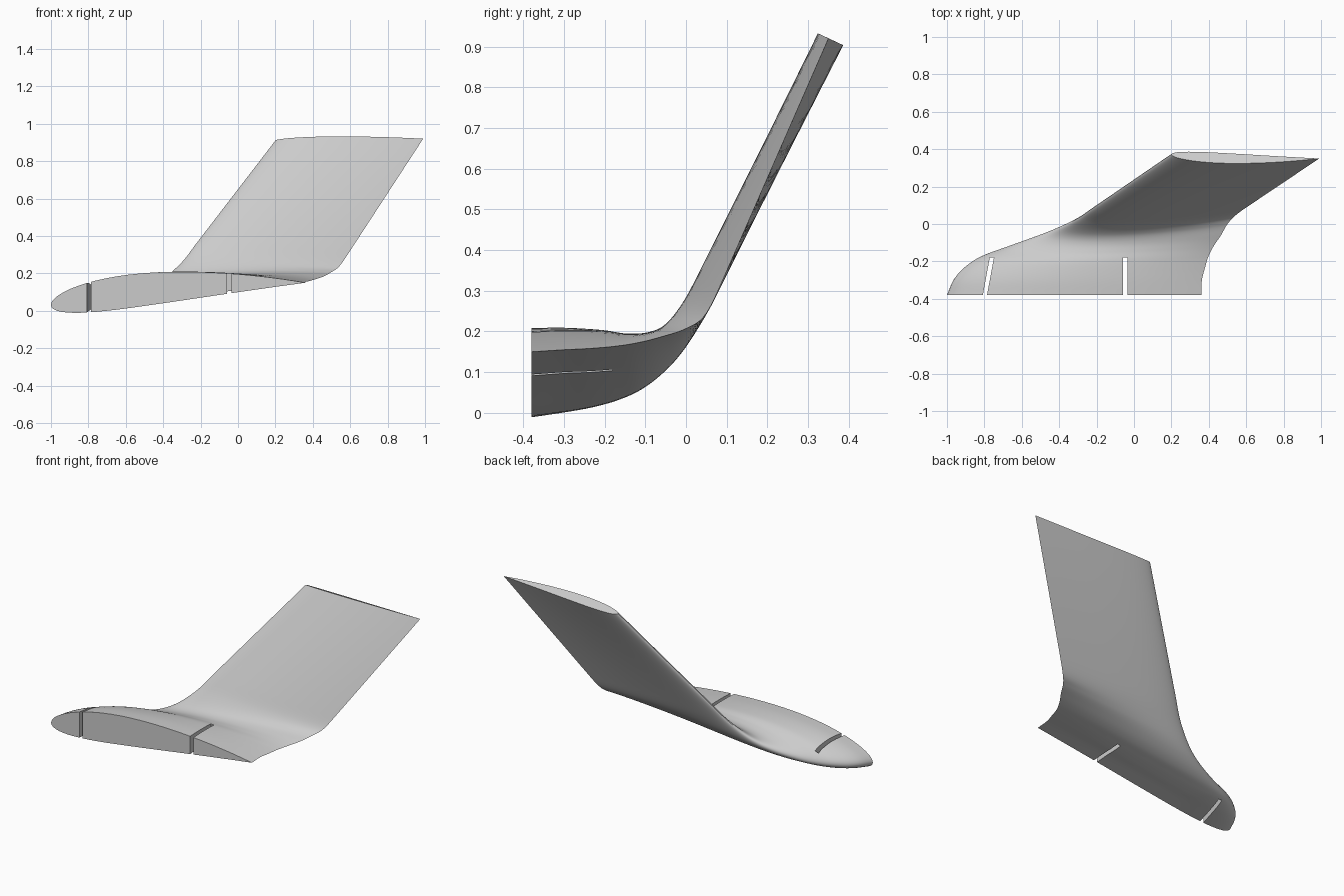
import bpy, bmesh, math
from mathutils import Vector

cube = bpy.data.objects.get("Cube")
if cube:
    bpy.data.objects.remove(cube, do_unlink=True)

grey = bpy.data.materials.new("plain grey")
grey.use_nodes = True
GREY = (0.6, 0.6, 0.6, 1)
grey.diffuse_color = GREY
grey.node_tree.nodes["Principled BSDF"].inputs["Base Color"].default_value = GREY

# Span stations: leading edge xyz, trailing edge xyz, thickness scale, cant in degrees
STATIONS = [
    (-1.00, -.38, .030, .36, -.38, .150, 1.00, 0),
    (-.965, -.30, .040, .363, -.30, .155, .97, 4),
    (-.915, -.24, .048, .378, -.24, .158, .93, 7),
    (-.83, -.18, .060, .395, -.18, .163, .87, 12),
    (-.67, -.12, .080, .425, -.12, .172, .77, 23),
    (-.50, -.06, .122, .465, -.06, .187, .66, 40),
    (-.40, -.02, .172, .50, .00, .207, .61, 54),
    (-.30, .03, .260, .545, .048, .242, .59, 63),
    (-.225, .081, .357, .61, .095, .337, .59, 65),
    (.20, .372, .910, .99, .35, .920, .59, 65),
]
ROOT_Y, SLOT_Y, HALF_SLOT = -.38, -.18, .011


def foil(n=32):
    """Closed cambered airfoil loop of (chord fraction, height): top, then underside."""
    def half(t, side):
        thick = .65 * (.2969 * math.sqrt(t) - .126 * t - .3516 * t**2
                       + .2843 * t**3 - .1036 * t**4)
        p, m = .45, .03
        q = p if t < p else 1 - p
        camber = m / q**2 * ((0 if t < p else 1 - 2 * p) + 2 * p * t - t * t)
        return t, camber + side * thick
    ts = [(1 - math.cos(math.pi * i / n)) / 2 for i in range(n + 1)]
    return [half(t, 1) for t in reversed(ts)] + [half(t, -1) for t in ts[1:-1]]


def smooth_span(rows, steps=8):
    """Smooth curve through the stations, with a straight last stretch."""
    u = [0]
    for a, b in zip(rows, rows[1:]):
        u.append(u[-1] + (Vector(b[:3]) - Vector(a[:3])).length)
    last = len(rows) - 1

    def slope(i, k):
        a, b = max(i - 1, 0), min(i + 1, last)
        return (rows[b][k] - rows[a][k]) / (u[b] - u[a])

    def blend(i, k, t):
        a, b, d = rows[i][k], rows[i + 1][k], u[i + 1] - u[i]
        if i == last - 1:
            return a + (b - a) * t
        ease = 3 * t**2 - 2 * t**3
        return (a + (b - a) * ease + (t**3 - 2 * t**2 + t) * d * slope(i, k)
                + (t**3 - t**2) * d * slope(i + 1, k))

    out = [[blend(i, k, s / steps) for k in range(len(rows[0]))]
           for i in range(last) for s in range(steps)]
    return out + [rows[-1]]


def split(bm, point, normal):
    """Cut new edges along a plane through the slotted root area."""
    faces = [f for f in bm.faces if all(v.co.y < SLOT_Y + .03 for v in f.verts)]
    edges = {e for f in faces for e in f.edges}
    verts = {v for f in faces for v in f.verts}
    bmesh.ops.bisect_plane(bm, geom=faces + list(edges) + list(verts), dist=1e-6,
                           plane_co=point, plane_no=normal)


def cut_slot(bm, x_root, x_end):
    """Open a narrow slot inward from the root and wall its three sides."""
    start = Vector((x_root, ROOT_Y, 0))
    side = Vector((SLOT_Y - ROOT_Y, x_root - x_end, 0)).normalized()
    for s in (-1, 1):
        split(bm, start + side * HALF_SLOT * s, side)

    def offset(p):
        return (p - start).dot(side)

    inside = []
    for f in bm.faces:
        c = f.calc_center_median()
        if c.y < SLOT_Y and abs(offset(c)) < HALF_SLOT:
            inside.append(f)
    bmesh.ops.delete(bm, geom=inside, context='FACES')

    def on_end(v):
        return abs(v.co.y - SLOT_Y) < 1e-5

    def on_side(v, s):
        return abs(offset(v.co) - s * HALF_SLOT) < 1e-5

    rim = [e for e in bm.edges if e.is_boundary]
    rim_verts = {v for e in rim for v in e.verts}
    end = [e for e in rim if all(on_end(v) for v in e.verts)]
    walls = [end]
    for s in (-1, 1):
        corner = bm.edges.new([v for v in rim_verts if on_end(v) and on_side(v, s)])
        end.append(corner)
        walls.append([e for e in rim if all(on_side(v, s) for v in e.verts)] + [corner])
    for wall in walls:
        bmesh.ops.edgeloop_fill(bm, edges=wall)


# Wing tip skin lofted from root to raised tip
bm = bmesh.new()
loops = []
profile = foil()
for row in smooth_span(STATIONS):
    lead, trail = Vector(row[:3]), Vector(row[3:6])
    chord = trail - lead
    cant = math.radians(row[7])
    up = Vector((0, -math.sin(cant), math.cos(cant)))
    up = (up - chord * (up.dot(chord) / chord.length_squared)).normalized()
    loops.append([bm.verts.new(lead + chord * t + up * (h * row[6] * chord.length))
                  for t, h in profile])
for a, b in zip(loops, loops[1:]):
    for i in range(len(a)):
        j = (i + 1) % len(a)
        bm.faces.new((a[i], a[j], b[j], b[i]))
bm.faces.new(loops[0])
bm.faces.new(loops[-1])

# Two slots: a slanted one near the nose and a straight one further back
split(bm, Vector((0, SLOT_Y, 0)), Vector((0, 1, 0)))
cut_slot(bm, -.797, -.76)
cut_slot(bm, -.047, -.047)

# Smooth skin with sharp slot and end edges
bmesh.ops.recalc_face_normals(bm, faces=bm.faces)
for f in bm.faces:
    f.smooth = True
for e in bm.edges:
    e.smooth = e.calc_face_angle(0) < math.radians(35)

mesh = bpy.data.meshes.new("wing_tip")
bm.to_mesh(mesh)
bm.free()
mesh.materials.append(grey)
bpy.context.collection.objects.link(bpy.data.objects.new("wing_tip", mesh))
